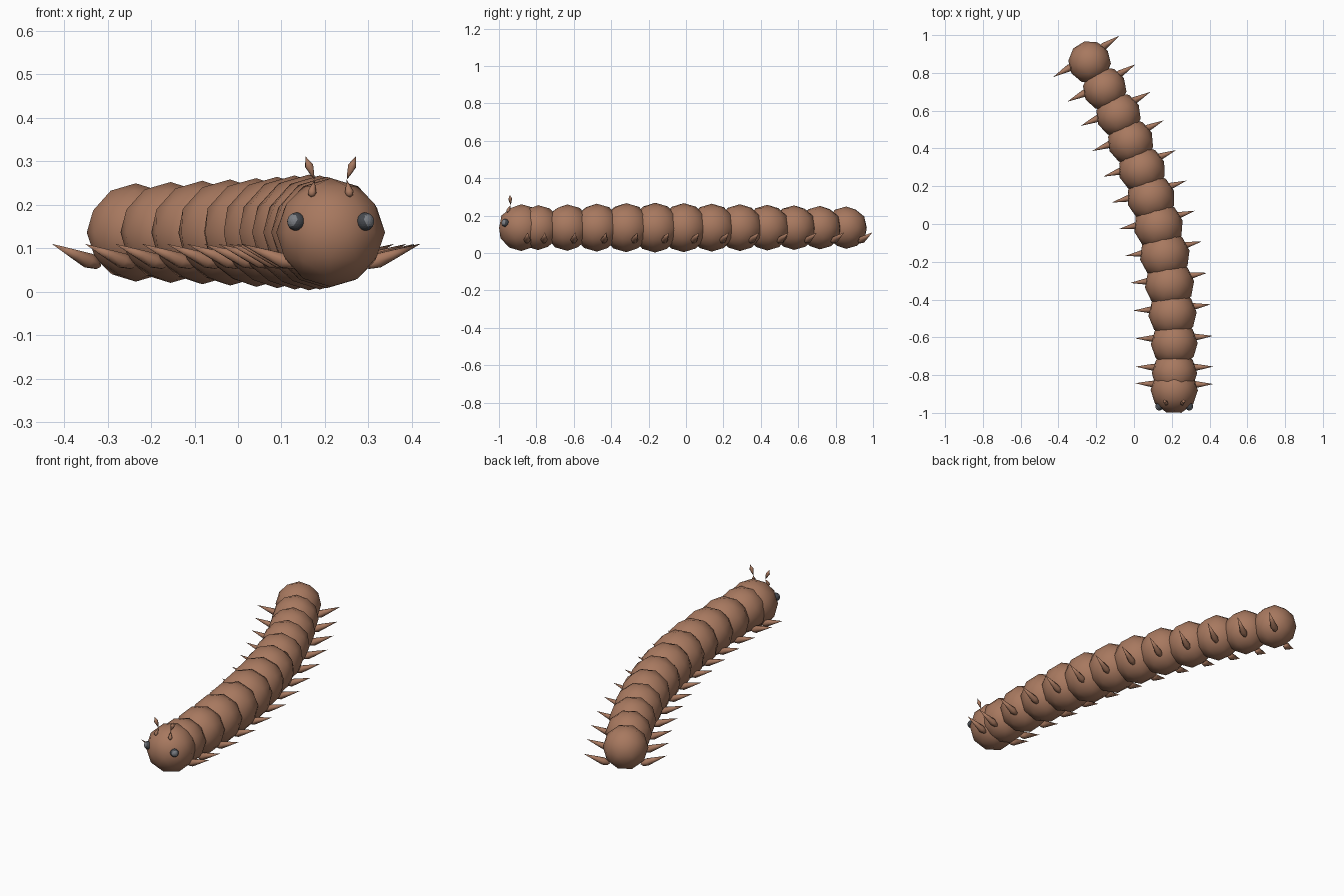
import bpy, bmesh, math
from mathutils import Vector, Matrix

if "Cube" in bpy.data.objects:
    bpy.data.objects.remove(bpy.data.objects["Cube"])


def material(name, rgb):
    m = bpy.data.materials.new(name)
    m.diffuse_color = (*rgb, 1)
    m.use_nodes = True
    m.node_tree.nodes["Principled BSDF"].inputs["Base Color"].default_value = m.diffuse_color
    return m


BROWN = material("warm_brown", (0.39, 0.19, 0.115))
DARK = material("dark_grey", (0.06, 0.065, 0.075))
PALE = material("mid_grey", (0.20, 0.21, 0.23))


def finish(name, bm, mats, smooth=True):
    me = bpy.data.meshes.new(name)
    bmesh.ops.recalc_face_normals(bm, faces=bm.faces)
    for f in bm.faces:
        f.smooth = smooth
    bm.to_mesh(me)
    bm.free()
    for m in mats:
        me.materials.append(m)
    ob = bpy.data.objects.new(name, me)
    bpy.context.collection.objects.link(ob)
    return ob


def lathe(bm, start, end, profile, sides):
    """Closed spindle from start to end; profile = (fraction, radius)."""
    a, b = Vector(start), Vector(end)
    rot = (b - a).to_track_quat('Z', 'Y')
    tips = [bm.verts.new(a), bm.verts.new(b)]
    rings = []
    for t, r in profile:
        ring = []
        for k in range(sides):
            ang = 2 * math.pi * k / sides
            off = rot @ Vector((r * math.cos(ang), r * math.sin(ang), 0))
            ring.append(bm.verts.new(a.lerp(b, t) + off))
        rings.append(ring)
    for k in range(sides):
        n = (k + 1) % sides
        bm.faces.new((tips[0], rings[0][n], rings[0][k]))
        bm.faces.new((tips[1], rings[-1][k], rings[-1][n]))
        for lo, hi in zip(rings, rings[1:]):
            bm.faces.new((lo[k], lo[n], hi[n], hi[k]))


# Body path: x, y, radius, from head to tail
PATH = [(0.213, -0.88, 0.125), (0.214, -0.79, 0.120), (0.213, -0.634, 0.124),
        (0.204, -0.477, 0.128), (0.188, -0.32, 0.131), (0.163, -0.165, 0.133),
        (0.130, -0.012, 0.131), (0.090, 0.138, 0.128), (0.042, 0.288, 0.125),
        (-0.018, 0.435, 0.122), (-0.082, 0.578, 0.119), (-0.155, 0.716, 0.116),
        (-0.235, 0.857, 0.113)]
Z = 0.136

for i, (x, y, r) in enumerate(PATH):
    # Heading of the body at this segment
    p, n = PATH[max(i - 1, 0)], PATH[min(i + 1, len(PATH) - 1)]
    turn = math.atan2(p[0] - n[0], n[1] - p[1])
    if i == len(PATH) - 1:
        turn = math.radians(32)
    place = Matrix.Translation((x, y, Z)) @ Matrix.Rotation(turn, 4, 'Z')

    # Round body segment
    bm = bmesh.new()
    bmesh.ops.create_icosphere(bm, subdivisions=2, radius=r,
                               matrix=Matrix.Rotation(math.pi / 2, 4, 'Z'))
    ob = finish("head" if i == 0 else f"body_segment_{i}", bm, [BROWN])
    ob.matrix_world = place

    # Pair of pointed legs
    bm = bmesh.new()
    for s in (-1, 1):
        lathe(bm, (s * 0.075, 0.03, -0.078), (s * 0.206, 0.035, -0.026),
              [(0.08, 0.012), (0.25, 0.019), (0.5, 0.013)], 6)
    ob = finish(f"leg_pair_{i}", bm, [BROWN])
    ob.matrix_world = place

HX = PATH[0][0]
for s, side in ((-1, "left"), (1, "right")):
    # Antenna: teardrop base and leaf-shaped tip
    bm = bmesh.new()
    joint = (HX + s * 0.037, -0.938, 0.257)
    lathe(bm, (HX + s * 0.045, -0.955, 0.217), joint,
          [(0.12, 0.008), (0.3, 0.0105), (0.6, 0.006)], 8)
    lathe(bm, joint, (HX + s * 0.058, -0.941, 0.311),
          [(0.25, 0.005), (0.6, 0.0105)], 6)
    finish(f"antenna_{side}", bm, [BROWN])

    # Eye: dark ball with a paler centre
    bm = bmesh.new()
    c = Vector((HX + s * 0.079, -0.966, 0.161))
    out = (c - Vector((HX, -0.88, Z))).normalized()
    bmesh.ops.create_icosphere(bm, subdivisions=3, radius=0.021,
                               matrix=Matrix.Translation(c))
    bm.normal_update()
    for f in bm.faces:
        f.material_index = 1 if f.normal.dot(out) > 0.72 else 0
    finish(f"eye_{side}", bm, [DARK, PALE], smooth=False)
